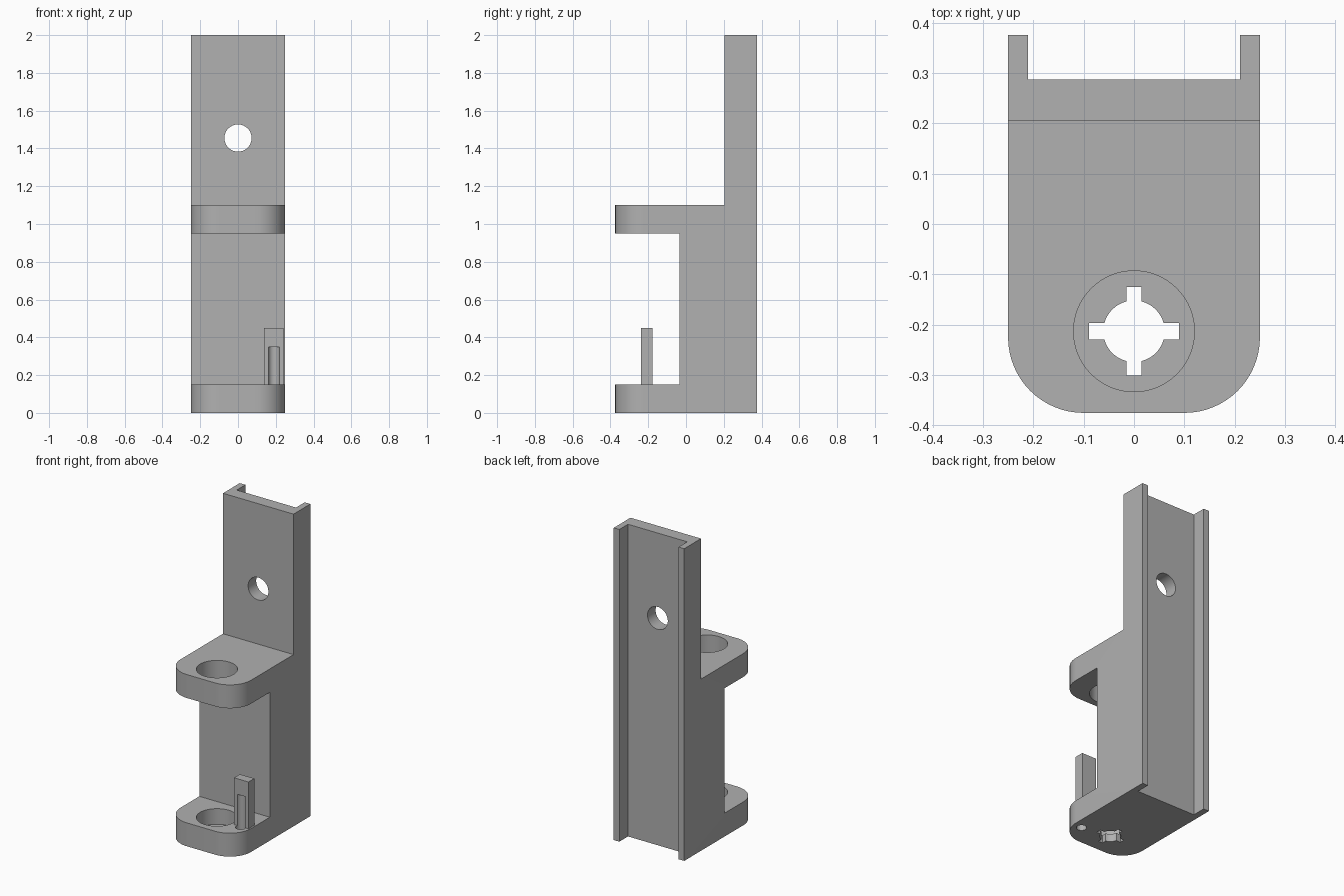
import bpy, bmesh, math
from mathutils import Matrix

cube = bpy.data.objects.get("Cube")
if cube:
    bpy.data.objects.remove(cube, do_unlink=True)

grey = bpy.data.materials.new("light grey")
grey.use_nodes = True
colour = (0.44, 0.44, 0.44, 1)
grey.diffuse_color = colour
grey.node_tree.nodes["Principled BSDF"].inputs["Base Color"].default_value = colour


def make(name, bm):
    bmesh.ops.recalc_face_normals(bm, faces=bm.faces[:])
    mesh = bpy.data.meshes.new(name)
    bm.to_mesh(mesh)
    bm.free()
    mesh.materials.append(grey)
    obj = bpy.data.objects.new(name, mesh)
    bpy.context.collection.objects.link(obj)
    return obj


def box(name, x0, x1, y0, y1, z0, z1):
    bm = bmesh.new()
    bmesh.ops.create_cube(bm, size=1)
    for v in bm.verts:
        v.co = (x1 if v.co.x > 0 else x0,
                y1 if v.co.y > 0 else y0,
                z1 if v.co.z > 0 else z0)
    return make(name, bm)


def cylinder(name, radius, depth, centre, axis="Z"):
    bm = bmesh.new()
    turn = Matrix.Rotation(math.pi / 2, 4, "X") if axis == "Y" else Matrix()
    bmesh.ops.create_cone(bm, cap_ends=True, segments=64, radius1=radius, radius2=radius,
                          depth=depth, matrix=Matrix.Translation(centre) @ turn)
    return make(name, bm)


def cut(target, cutters):
    for cutter in cutters:
        mod = target.modifiers.new("cut", "BOOLEAN")
        mod.operation = "DIFFERENCE"
        mod.solver = "EXACT"
        mod.object = cutter
    bpy.context.view_layer.objects.active = target
    for mod in list(target.modifiers):
        bpy.ops.object.modifier_apply(modifier=mod.name)


# Bracket body: stepped side profile extruded across the width
HALF, FRONT, BACK = 0.25, -0.375, 0.375
WEB, UPRIGHT = -0.035, 0.205
profile = [(FRONT, 0), (BACK, 0), (BACK, 2), (UPRIGHT, 2), (UPRIGHT, 1.1),
           (FRONT, 1.1), (FRONT, 0.95), (WEB, 0.95), (WEB, 0.15), (FRONT, 0.15)]
bm = bmesh.new()
side = bm.faces.new([bm.verts.new((-HALF, y, z)) for y, z in profile])
ext = bmesh.ops.extrude_face_region(bm, geom=[side])
bmesh.ops.translate(bm, vec=(2 * HALF, 0, 0),
                    verts=[g for g in ext["geom"] if isinstance(g, bmesh.types.BMVert)])

# Round the front corners of both shelves
corners = [e for e in bm.edges
           if all(abs(v.co.y - FRONT) < 1e-4 for v in e.verts)
           and abs(e.verts[0].co.x - e.verts[1].co.x) < 1e-4]
bmesh.ops.bevel(bm, geom=corners, offset=0.15, segments=16, profile=0.5, affect="EDGES")
body = make("bracket_body", bm)

# Locating post beside the lower socket
post = box("locating_post", 0.138, 0.24, -0.237, -0.178, 0.15, 0.45)

# Cutters: back channel, screw hole, sockets, keyed opening and pin hole
HY = -0.213
pin = cylinder("pin_cutter", 0.03, 0.45, (0.19, -0.245, 0.125))
cutters = [
    box("channel_cutter", -0.21, 0.21, 0.287, 0.5, -0.1, 2.1),
    cylinder("screw_cutter", 0.072, 0.4, (0, 0.25, 1.455), "Y"),
    cylinder("upper_socket_cutter", 0.12, 0.3, (0, HY, 1.025)),
    cylinder("lower_socket_cutter", 0.12, 0.2, (0, HY, 0.15)),
    cylinder("opening_cutter", 0.061, 0.2, (0, HY, 0.02)),
    box("key_cutter_wide", -0.089, 0.089, HY - 0.016, HY + 0.016, -0.1, 0.11),
    box("key_cutter_long", -0.015, 0.015, HY - 0.088, HY + 0.088, -0.1, 0.105),
    pin,
]
cut(body, cutters)
cut(post, [pin])
for c in cutters:
    bpy.data.objects.remove(c, do_unlink=True)

# Smooth the round walls, keep the edges sharp
bpy.ops.object.select_all(action="DESELECT")
for obj in (body, post):
    obj.select_set(True)
bpy.context.view_layer.objects.active = body
bpy.ops.object.shade_smooth_by_angle(angle=math.radians(30))
